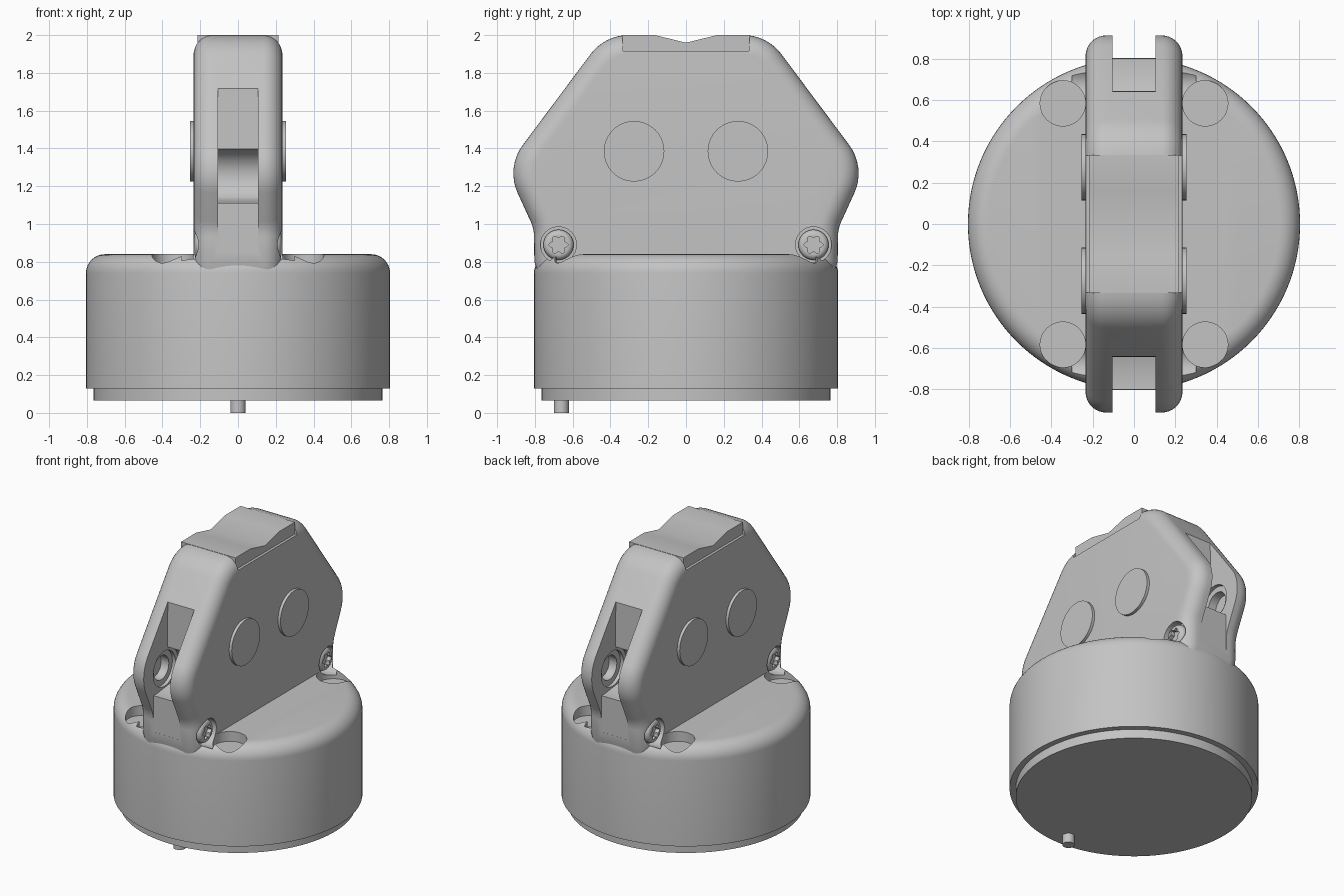
import bpy, bmesh, math
from mathutils import Vector, Matrix

if "Cube" in bpy.data.objects:
    bpy.data.objects.remove(bpy.data.objects["Cube"])

grey = bpy.data.materials.new("plain grey")
grey.use_nodes = True
GREY = (0.55, 0.55, 0.55, 1)
grey.diffuse_color = GREY
grey.node_tree.nodes["Principled BSDF"].inputs["Base Color"].default_value = GREY


def finish(bm, name):
    bmesh.ops.recalc_face_normals(bm, faces=bm.faces)
    mesh = bpy.data.meshes.new(name)
    bm.to_mesh(mesh)
    bm.free()
    mesh.materials.append(grey)
    obj = bpy.data.objects.new(name, mesh)
    bpy.context.collection.objects.link(obj)
    return obj


def cylinder(name, r, low, high, centre=(0, 0), axis="Z", bevel=0, sides=96):
    """Cylinder from low to high along the axis; bevel rounds the high end."""
    bm = bmesh.new()
    bmesh.ops.create_cone(bm, cap_ends=True, segments=sides, radius1=r, radius2=r,
                          depth=abs(high - low))
    if bevel:
        rim = [e for e in bm.edges if all(v.co.z > 0 for v in e.verts)]
        bmesh.ops.bevel(bm, geom=rim, offset=bevel, segments=8, profile=0.5, affect="EDGES")
    mid = (low + high) / 2
    if axis == "X":
        turn = Matrix.Rotation(math.copysign(math.pi / 2, high - low), 4, "Y")
        bm.transform(Matrix.Translation((mid, *centre)) @ turn)
    else:
        bm.transform(Matrix.Translation((*centre, mid)))
    return finish(bm, name)


def prism(name, profile, x0, x1, bevel=0):
    """Extrude a (y, z) outline along x."""
    bm = bmesh.new()
    face = bm.faces.new([bm.verts.new((x0, y, z)) for y, z in profile])
    new = bmesh.ops.extrude_face_region(bm, geom=[face])["geom"]
    bmesh.ops.translate(bm, vec=(x1 - x0, 0, 0),
                        verts=[v for v in new if isinstance(v, bmesh.types.BMVert)])
    if bevel:
        rims = [e for e in bm.edges if abs(e.verts[0].co.x - e.verts[1].co.x) < 1e-5]
        bmesh.ops.bevel(bm, geom=rims, offset=bevel, segments=8, profile=0.5,
                        affect="EDGES", clamp_overlap=False)
    return finish(bm, name)


def fillet(corners, steps=8):
    """Round each (y, z, radius) corner of a closed outline."""
    out = []
    for i, (y, z, r) in enumerate(corners):
        p = Vector((y, z))
        if not r:
            out.append(p)
            continue
        a = (Vector(corners[i - 1][:2]) - p).normalized()
        b = (Vector(corners[(i + 1) % len(corners)][:2]) - p).normalized()
        half = a.angle(b) / 2
        reach = r / math.tan(half)
        centre = p + (a + b).normalized() * r / math.sin(half)
        start, end = p + a * reach - centre, p + b * reach - centre
        for k in range(steps + 1):
            out.append(centre + start.lerp(end, k / steps).normalized() * r)
    return [tuple(p) for p in out]


def cut(obj, cutters):
    for c in cutters:
        mod = obj.modifiers.new("cut", "BOOLEAN")
        mod.operation, mod.solver, mod.object = "DIFFERENCE", "EXACT", c
        bpy.context.view_layer.objects.active = obj
        bpy.ops.object.modifier_apply(modifier=mod.name)


def smooth(obj):
    bpy.ops.object.select_all(action="DESELECT")
    obj.select_set(True)
    bpy.context.view_layer.objects.active = obj
    bpy.ops.object.shade_smooth_by_angle(angle=math.radians(30))


SIGNS = [(sx, sy) for sx in (-1, 1) for sy in (-1, 1)]

# Round base, bottom ring and locating pin
base = cylinder("base", 0.805, 0.13, 0.84, bevel=0.1, sides=128)
ring = cylinder("bottom_ring", 0.765, 0.065, 0.14, sides=128)
pin = cylinder("locating_pin", 0.04, 0, 0.08, (0, -0.66), sides=32)

# Upright body with a rounded rim
right_half = [(0.77, 0.7, 0), (0.803, 0.8, 0), (0.805, 0.975, 0.2),
              (0.953, 1.299, 0.25), (0.43, 2.0, 0.25)]
left_half = [(-y, z, r) for y, z, r in reversed(right_half)]
body = prism("upright_body", fillet(right_half + left_half), -0.235, 0.235, bevel=0.1)

# Cap with a shallow V in the top
cap = prism("notched_cap", [(-0.335, 1.9), (0.335, 1.9), (0.335, 2), (0.165, 2), (0, 1.96),
                            (-0.165, 2), (-0.335, 2)], -0.215, 0.215)
cap_seat = prism("cap_seat_cutter", [(-0.333, 1.915), (0.333, 1.915), (0.333, 2.2),
                                     (-0.333, 2.2)], -0.4, 0.4)
body_cutters, base_cutters = [cap_seat], []

# End slots with a round pocket and bores in their walls
pocket = [(0.67 + 0.145 * math.cos(t), 1.255 + 0.145 * math.sin(t))
          for t in [math.radians(100 + 10 * k) for k in range(15)]]
slot = [(0.64, 1.9)] + pocket + [(0.76, 1.11), (0.803, 1.11), (0.803, 0.85), (1.1, 0.85), (1.1, 1.9)]
for sy in (-1, 1):
    body_cutters.append(prism("slot_cutter", [(sy * y, z) for y, z in slot], -0.105, 0.105))
    for r, x in ((0.125, 0.13), (0.085, 0.19)):
        body_cutters.append(cylinder("bore_cutter", r, -x, x, (sy * 0.68, 1.255), "X", sides=48))

# Screw recesses and the round pits beside them
for sx, sy in SIGNS:
    recess = cylinder("recess_cutter", 0.095, sx * 0.18, sx * 0.3, (sy * 0.675, 0.89), "X", sides=48)
    body_cutters.append(recess)
    base_cutters += [recess, cylinder("pit_cutter", 0.11, 0.77, 1.0,
                                      (sx * 0.345, sy * 0.585), sides=48)]
cut(body, body_cutters)
cut(base, base_cutters)
parts = [base, ring, pin, body, cap]

# Domed screws with a six-lobed socket, and side discs
star = [((0.043 + 0.008 * math.cos(6 * t)), t) for t in [math.tau * k / 48 for k in range(48)]]
for sx, sy in SIGNS:
    side = ("left" if sx > 0 else "right") + ("_back" if sy > 0 else "_front")
    screw = cylinder("screw_" + side, 0.08, sx * 0.15, sx * 0.23, (sy * 0.675, 0.89), "X",
                     bevel=0.03, sides=48)
    socket = prism("socket_cutter", [(sy * 0.675 + r * math.cos(t), 0.89 + r * math.sin(t))
                                     for r, t in star], sx * 0.2, sx * 0.3)
    cut(screw, [socket])
    body_cutters.append(socket)
    disc = cylinder("side_disc_" + side, 0.16, sx * 0.2, sx * 0.255, (sy * 0.275, 1.385), "X", sides=64)
    parts += [screw, disc]

for c in set(body_cutters + base_cutters):
    bpy.data.objects.remove(c)
for p in parts:
    smooth(p)
